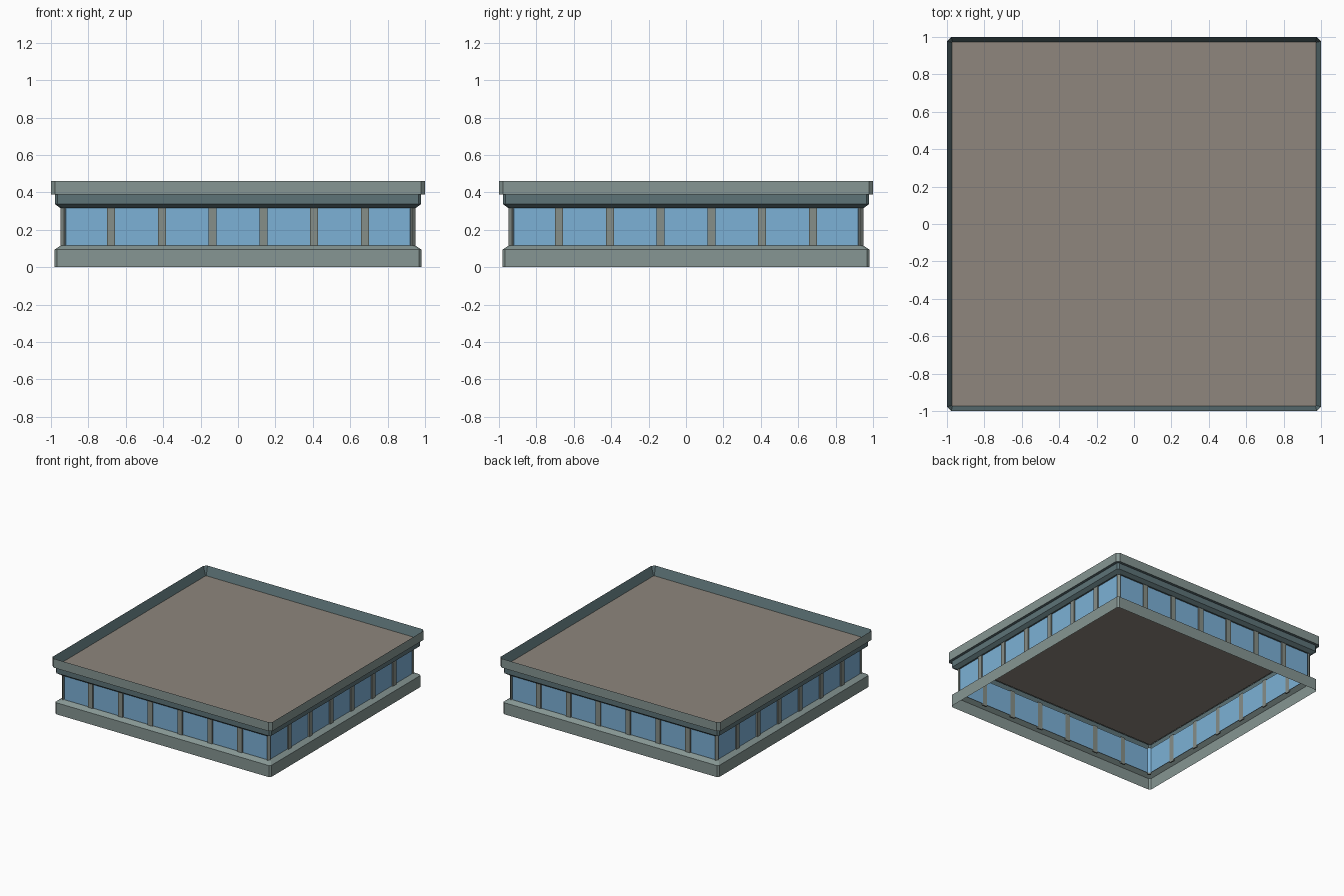
import bpy, bmesh, math
from mathutils import Matrix, Vector

if "Cube" in bpy.data.objects:
    bpy.data.objects.remove(bpy.data.objects["Cube"])


def material(name, rgb):
    lin = [(c / 255 / 12.92 if c < 11 else ((c / 255 + 0.055) / 1.055) ** 2.4) for c in rgb]
    m = bpy.data.materials.new(name)
    m.diffuse_color = (*lin, 1)
    m.use_nodes = True
    m.node_tree.nodes["Principled BSDF"].inputs["Base Color"].default_value = m.diffuse_color
    return m


STONE = material("light grey green", (134, 150, 147))
TRIM = material("dark teal", (93, 115, 119))
GLASS = material("window blue", (124, 177, 214))
POST = material("mullion grey", (134, 142, 136))
ROOF = material("roof brown", (142, 134, 125))


def finish(name, bm, mat):
    mesh = bpy.data.meshes.new(name)
    bm.to_mesh(mesh)
    bm.free()
    mesh.materials.append(mat)
    obj = bpy.data.objects.new(name, mesh)
    bpy.context.collection.objects.link(obj)
    return obj


def ring(bm, r, z, c=0.018):
    """Square outline with clipped corners, anticlockwise from above."""
    pts = []
    for k in range(4):
        rot = Matrix.Rotation(k * math.pi / 2, 3, 'Z')
        pts += [rot @ Vector((r, -r + c, z)), rot @ Vector((r, r - c, z))]
    return [bm.verts.new(p) for p in pts]


def band(name, profile, mat):
    """Sweep a (half width, height) profile, listed bottom to top on the outside."""
    bm = bmesh.new()
    rings = [ring(bm, *p) for p in profile]
    for a, b in zip(rings, rings[1:]):
        for i in range(8):
            j = (i + 1) % 8
            bm.faces.new((a[i], a[j], b[j], b[i]))
    return finish(name, bm, mat)


# Walls, from the ground up
band("base_course", [(0.98, 0, 0.013), (0.98, 0.095, 0.013), (0.948, 0.116), (0.938, 0.116)], STONE)
band("window_band", [(0.938, 0.112), (0.938, 0.32)], GLASS)
band("frieze", [(0.938, 0.316), (0.95, 0.316), (0.978, 0.337, 0.013), (0.978, 0.388, 0.013)], TRIM)

# Parapet: ledge, outer face and sloped inner face
band("parapet_ledge", [(0.975, 0.388), (1.0, 0.388, 0.022)], TRIM)
band("parapet_outer", [(1.0, 0.388, 0.022), (1.0, 0.462, 0.022)], STONE)
band("parapet_inner", [(1.0, 0.462, 0.022), (0.974, 0.39, 0.004)], TRIM)

# Roof deck
bm = bmesh.new()
bm.faces.new(ring(bm, 0.974, 0.39, 0.004))
finish("roof_deck", bm, ROOF)

# Mullions on all four sides, with a diagonal post at every corner
bm = bmesh.new()


def post(side, centre, size, turn=0.0):
    m = (Matrix.Rotation(side * math.pi / 2, 4, 'Z') @ Matrix.Translation(centre)
         @ Matrix.Rotation(turn, 4, 'Z') @ Matrix.Diagonal((*size, 1)))
    bmesh.ops.create_cube(bm, size=1, matrix=m)


for side in range(4):
    for i in range(1, 7):
        post(side, (-0.95 + i * 1.9 / 7, -0.943, 0.215), (0.043, 0.011, 0.23))
    post(side, (0.935, -0.935, 0.215), (0.026, 0.011, 0.23), math.pi / 4)
finish("mullions", bm, POST)
